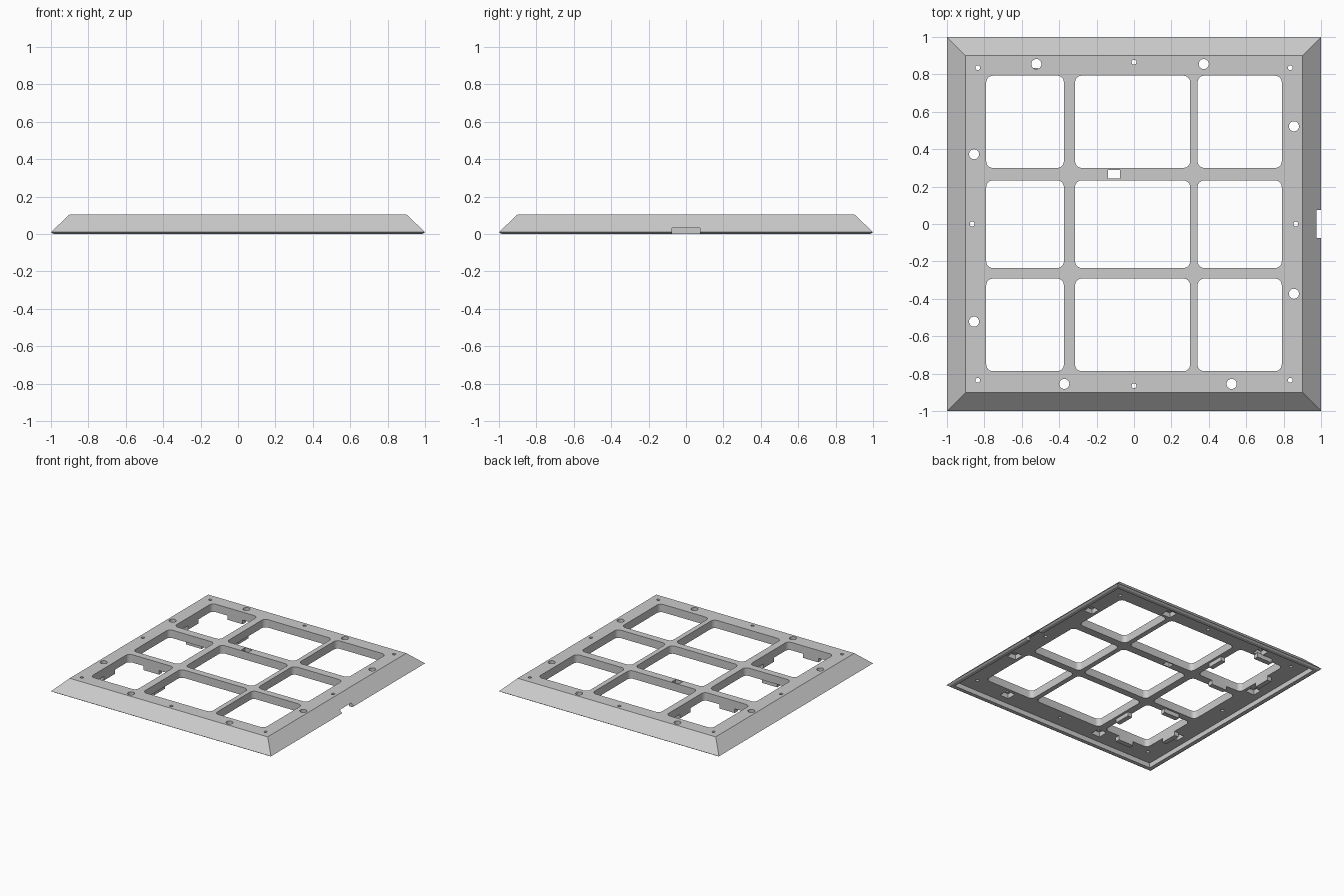
import bpy, bmesh, math
from mathutils import Matrix, Vector

if "Cube" in bpy.data.objects:
    bpy.data.objects.remove(bpy.data.objects["Cube"], do_unlink=True)

TOP, CEILING = 0.105, 0.04

grey = bpy.data.materials.new("light_grey")
grey.use_nodes = True
grey.diffuse_color = (0.6, 0.6, 0.6, 1)
grey.node_tree.nodes["Principled BSDF"].inputs["Base Color"].default_value = (0.6, 0.6, 0.6, 1)


def loft(bm, loops):
    """Closed solid through (outline, z) sections."""
    rings = [[bm.verts.new((x, y, z)) for x, y in pts] for pts, z in loops]
    n = len(rings[0])
    for low, high in zip(rings, rings[1:]):
        for i in range(n):
            j = (i + 1) % n
            bm.faces.new((low[i], low[j], high[j], high[i]))
    bm.faces.new(rings[0][::-1])
    bm.faces.new(rings[-1])


def rect(x0, x1, y0, y1):
    return [(x0, y0), (x1, y0), (x1, y1), (x0, y1)]


def square(h):
    return rect(-h, h, -h, h)


def rounded(x0, x1, y0, y1, r=0.035, steps=6):
    pts = []
    corners = [(x1 - r, y1 - r), (x0 + r, y1 - r), (x0 + r, y0 + r), (x1 - r, y0 + r)]
    for q, (cx, cy) in enumerate(corners):
        for s in range(steps + 1):
            a = math.pi / 2 * (q + s / steps)
            pts.append((cx + r * math.cos(a), cy + r * math.sin(a)))
    return pts


def circle(cx, cy, r, n=24):
    return [(cx + r * math.cos(2 * math.pi * i / n), cy + r * math.sin(2 * math.pi * i / n))
            for i in range(n)]


def make(name, solids):
    bm = bmesh.new()
    for loops in solids:
        loft(bm, loops)
    bmesh.ops.recalc_face_normals(bm, faces=bm.faces)
    mesh = bpy.data.meshes.new(name)
    bm.to_mesh(mesh)
    bm.free()
    mesh.materials.append(grey)
    ob = bpy.data.objects.new(name, mesh)
    bpy.context.collection.objects.link(ob)
    return ob


def cut(target, name, solids):
    cutter = make(name, solids)
    cutter.hide_render = True
    mod = target.modifiers.new(name, "BOOLEAN")
    mod.operation, mod.solver, mod.object = "DIFFERENCE", "EXACT", cutter
    bpy.context.view_layer.objects.active = target
    bpy.ops.object.modifier_apply(modifier=mod.name)
    bpy.data.objects.remove(cutter, do_unlink=True)


def through(outline, low=-0.1, high=0.2):
    return [(outline, low), (outline, high)]


# Sloped plate with a thin bevel around the foot
frame = make("frame", [[(square(0.985), 0), (square(1), 0.01), (square(0.9), TOP)]])

# Shallow recess underneath
cut(frame, "recess_cutter", [through(square(0.955), high=CEILING)])

# Nine rounded windows
columns = [(-0.79, -0.375), (-0.315, 0.3), (0.34, 0.79)]
rows = [(-0.787, -0.292), (-0.235, 0.233), (0.3, 0.793)]
cut(frame, "window_cutter", [through(rounded(*c, *r)) for c in columns for r in rows])

# Fixing holes repeat around the four sides
big, small = [], []
for k in range(4):
    turn = Matrix.Rotation(k * math.pi / 2, 2)
    big += [turn @ Vector((x, 0.855)) for x in (-0.522, 0.373)]
    small += [turn @ Vector(p) for p in ((0, 0.865), (0.835, 0.835))]
cut(frame, "pocket_cutter",
    [through(rect(x - 0.04, x + 0.04, y - 0.04, y + 0.04), high=0.08) for x, y in big])
holes = [through(circle(x, y, 0.027)) for x, y in big]
holes += [through(circle(x, y, 0.013, 16)) for x, y in small]
holes.append(through(rect(-0.14, -0.075, 0.243, 0.29)))
cut(frame, "hole_cutter", holes)

# Cable notch in the left rim
cut(frame, "notch_cutter", [through(rect(0.94, 1.1, -0.075, 0.075), high=0.032)])

# Clips hanging below the middle of each side of two corner windows
W, D = 0.07, 0.04
x0, x1 = columns[0]
xm = (x0 + x1) / 2
clips = []
for y0, y1 in (rows[0], rows[2]):
    ym = (y0 + y1) / 2
    for outline in (rect(x0 - D, x0, ym - W, ym + W), rect(x1, x1 + D, ym - W, ym + W),
                    rect(xm - W, xm + W, y0 - D, y0), rect(xm - W, xm + W, y1, y1 + D)):
        clips.append(through(outline, 0.006, CEILING + 0.005))
make("window_clips", clips)

# Smooth only the rounded corners and holes
bpy.ops.object.select_all(action="DESELECT")
frame.select_set(True)
bpy.context.view_layer.objects.active = frame
bpy.ops.object.shade_smooth_by_angle(angle=math.radians(28))
